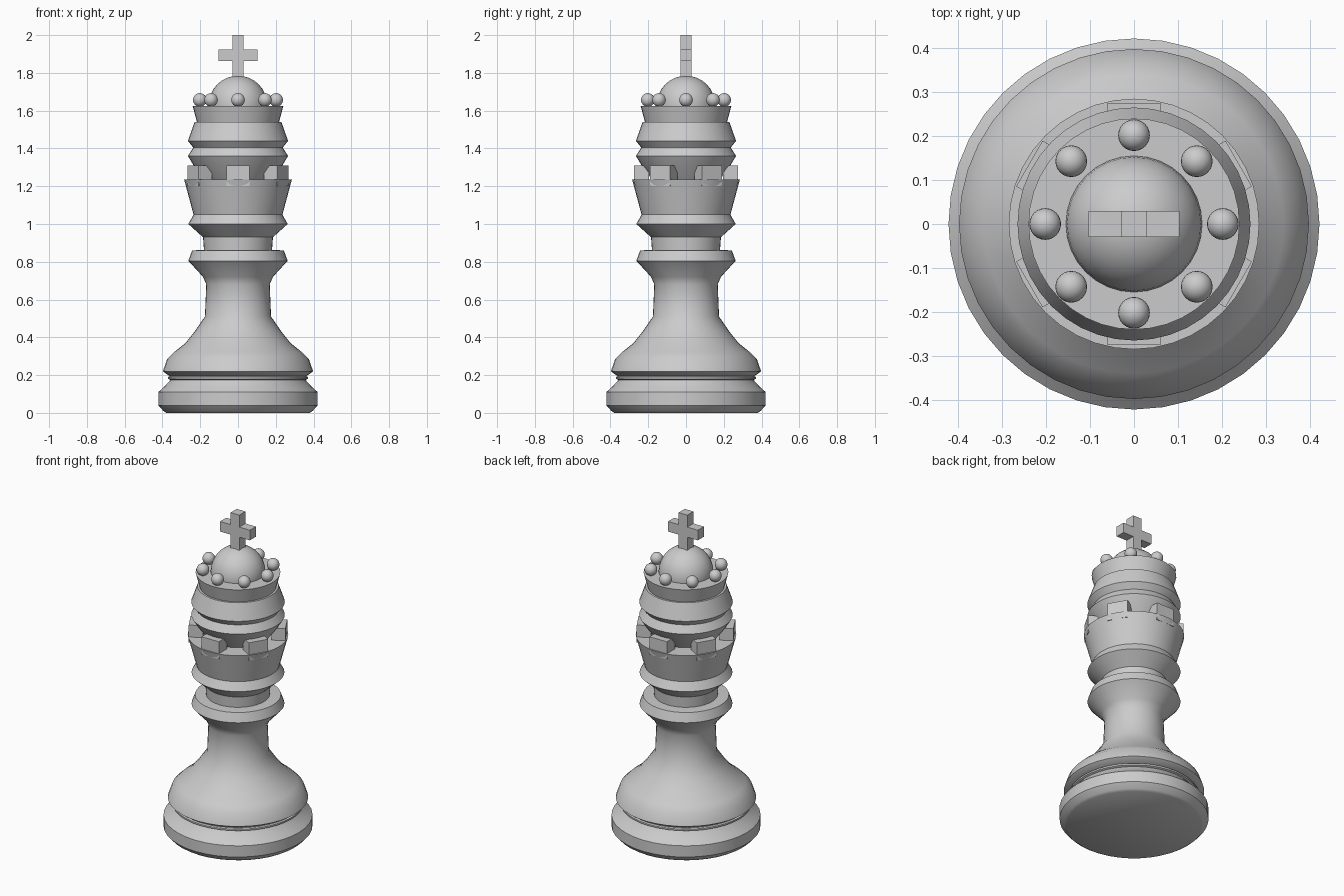
import bpy, bmesh, math
from mathutils import Matrix

if "Cube" in bpy.data.objects:
    bpy.data.objects.remove(bpy.data.objects["Cube"])

SEG = 40


def finish(name, bm, smooth=True):
    bmesh.ops.recalc_face_normals(bm, faces=bm.faces[:])
    me = bpy.data.meshes.new(name)
    bm.to_mesh(me)
    bm.free()
    ob = bpy.data.objects.new(name, me)
    bpy.context.collection.objects.link(ob)
    if smooth:
        bpy.ops.object.select_all(action='DESELECT')
        ob.select_set(True)
        bpy.context.view_layer.objects.active = ob
        bpy.ops.object.shade_smooth_by_angle(angle=math.radians(40))
    return ob


def lathe(name, profile):
    """Closed solid of revolution from (radius, height) points."""
    bm = bmesh.new()
    rings = []
    for r, z in profile:
        rings.append([bm.verts.new((r * math.cos(2 * math.pi * i / SEG),
                                    r * math.sin(2 * math.pi * i / SEG), z))
                      for i in range(SEG)])
    for a, b in zip(rings, rings[1:]):
        for i in range(SEG):
            j = (i + 1) % SEG
            bm.faces.new((a[i], a[j], b[j], b[i]))
    bm.faces.new(rings[0])
    bm.faces.new(rings[-1])
    return finish(name, bm)


def add_box(bm, x, y, z, rot=0.0):
    """Box spanning the given ranges, turned about the z axis."""
    size = [b - a for a, b in (x, y, z)]
    mid = [(a + b) / 2 for a, b in (x, y, z)]
    bmesh.ops.create_cube(bm, size=1, matrix=Matrix.Rotation(rot, 4, 'Z')
                          @ Matrix.Translation(mid) @ Matrix.Diagonal((*size, 1)))


def add_ball(bm, x, y, z, r, u=24, v=12):
    bmesh.ops.create_uvsphere(bm, u_segments=u, v_segments=v, radius=r,
                              matrix=Matrix.Translation((x, y, z)))


# Foot, groove, flared skirt, neck and collar
lathe("base", [(.38, 0), (.395, .01), (.422, .04), (.422, .11), (.395, .135),
               (.365, .165), (.355, .18)])
lathe("groove_band", [(.35, .17), (.37, .18), (.37, .19), (.35, .2)])
lathe("skirt_and_neck", [(.36, .193), (.398, .22), (.375, .285), (.34, .32),
                         (.278, .37), (.23, .43), (.175, .51), (.168, .68),
                         (.185, .72), (.263, .805), (.243, .86), (.18, .863)])

# Lower bulge and flared cup
lathe("bulge", [(.18, .86), (.185, .93), (.263, 1.0), (.235, 1.05)])
lathe("cup", [(.235, 1.048), (.285, 1.235)])

# Battlement blocks around the cup rim
bm = bmesh.new()
for i in range(6):
    add_box(bm, (-.06, .06), (.195, .275), (1.2, 1.31), i * math.pi / 3)
finish("battlements", bm, smooth=False)

# Ringed head and crown rim
lathe("head_rings", [(.175, 1.23), (.235, 1.31), (.265, 1.36), (.237, 1.405),
                     (.265, 1.44), (.23, 1.54)])
lathe("crown_rim", [(.215, 1.53), (.24, 1.625)])

# Dome and the ring of beads
bm = bmesh.new()
add_ball(bm, 0, 0, 1.63, .155, 32, 16)
finish("dome", bm)
bm = bmesh.new()
for i in range(8):
    a = i * math.pi / 4
    add_ball(bm, .202 * math.cos(a), .202 * math.sin(a), 1.657, .036)
finish("crown_beads", bm)

# Cross finial
bm = bmesh.new()
add_box(bm, (-.03, .03), (-.03, .03), (1.76, 2.0))
add_box(bm, (-.103, .103), (-.03, .03), (1.862, 1.925))
finish("cross", bm, smooth=False)
